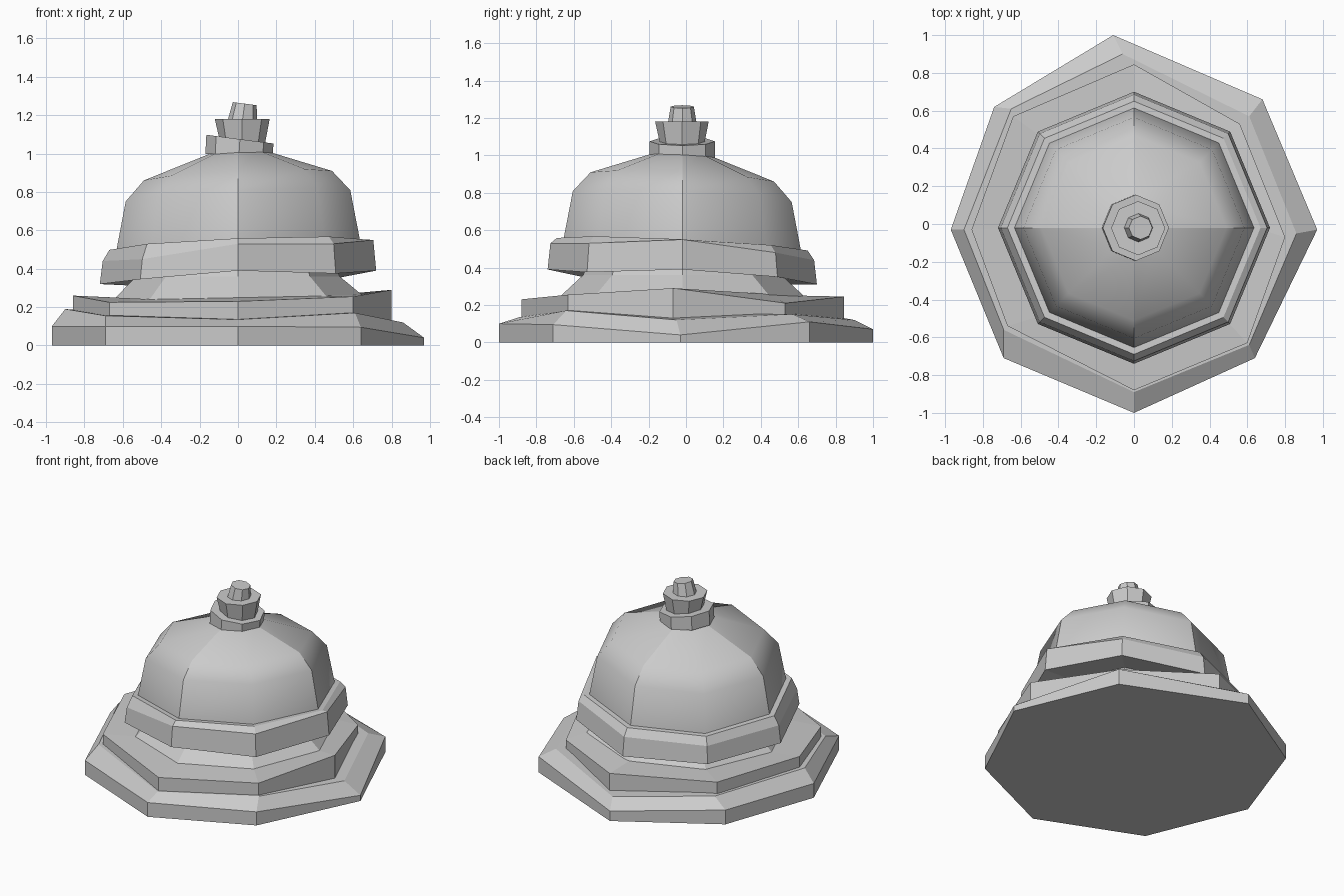
import bpy
import math

SIDES = 8

default_cube = bpy.data.objects.get("Cube")
if default_cube:
    bpy.data.objects.remove(default_cube, do_unlink=True)

# One plain stone colour
stone = bpy.data.materials.new("grey stone")
stone.use_nodes = True
stone_colour = (0.6, 0.6, 0.6, 1.0)
stone.diffuse_color = stone_colour
stone.node_tree.nodes["Principled BSDF"].inputs["Base Color"].default_value = stone_colour


def ring(radius, height, centre=(0, -0.02), lean=(0, 0)):
    """Regular ring whose plane leans by a slope along x and y."""
    points = []
    for i in range(SIDES):
        angle = math.tau * i / SIDES
        x, y = radius * math.cos(angle), radius * math.sin(angle)
        points.append((centre[0] + x, centre[1] + y,
                       height + lean[0] * x + lean[1] * y))
    return points


def outline(corners, heights):
    """Uneven ring from hand-placed corners and their heights."""
    return [(x, y, z) for (x, y), z in zip(corners, heights)]


def flatten(points, height):
    return [(x, y, height) for x, y, z in points]


def loft(name, rings, capped=True):
    """Skin a stack of rings into one object."""
    vertices = [point for points in rings for point in points]
    faces = []
    for level in range(len(rings) - 1):
        for i in range(SIDES):
            j = (i + 1) % SIDES
            low, high = level * SIDES, (level + 1) * SIDES
            faces.append((low + i, low + j, high + j, high + i))
    if capped:
        faces.append(tuple(reversed(range(SIDES))))
        last = (len(rings) - 1) * SIDES
        faces.append(tuple(range(last, last + SIDES)))
    mesh = bpy.data.meshes.new(name)
    mesh.from_pydata(vertices, [], faces)
    mesh.update()
    mesh.materials.append(stone)
    part = bpy.data.objects.new(name, mesh)
    bpy.context.collection.objects.link(part)
    return part


# Lowest step: worn, uneven slab with a sloping rim
rim = outline([(.97, -.03), (.68, .66), (-.11, 1), (-.74, .62),
               (-.97, -.03), (-.69, -.71), (0, -1), (.64, -.71)],
              [.04, .11, .07, .1, .1, .1, .1, .095])
shoulder = outline([(.86, -.05), (.61, .57), (-.06, .9), (-.65, .61),
                    (-.9, -.03), (-.69, -.56), (0, -.89), (.61, -.64)],
                   [.12, .15, .12, .17, .19, .155, .135, .17])
loft("base_step", [flatten(rim, 0), rim, shoulder])

# Second step: upright walls with a crooked top
step_top = outline([(.8, -.07), (.56, .53), (0, .845), (-.64, .57),
                    (-.86, -.03), (-.67, -.54), (0, -.88), (.6, -.63)],
                   [.29, .21, .245, .25, .26, .225, .23, .255])
loft("second_step", [flatten(step_top, .08), step_top,
                     ring(.64, .25, lean=(.02, 0))])

# Tapered neck under the band
loft("neck", [ring(.67, .23, lean=(.02, 0)), ring(.53, .36), ring(.5, .43)])

# Leaning band around the foot of the dome
band_low = [(x, y, z) for (x, y, _), z in
            zip(ring(.72, 0), [.39, .35, .31, .31, .32, .345, .39, .375])]
band_high = [(x, y, z) for (x, y, _), z in
             zip(ring(.705, 0), [.55, .48, .44, .43, .44, .45, .53, .53])]
band_lean = (.04, -.05)
loft("dome_band", [ring(.5, .38, lean=band_lean), band_low, band_high,
                   ring(.67, .525, lean=band_lean)])

# Dome: smooth quarters divided by four sharp ribs
dome_lean = (.05, -.05)
dome_profile = [(.645, .44), (.635, .52), (.585, .78), (.49, .885), (.15, 1.005)]
dome = loft("dome", [ring(r, z, lean=dome_lean) for r, z in dome_profile],
            capped=False)
dome.data.shade_smooth()
for edge in dome.data.edges:
    a, b = (v % SIDES for v in edge.vertices)
    if a == b and a % 2 == 0:
        edge.use_edge_sharp = True

# Finial: three stacked crooked blocks
loft("finial_collar", [ring(.175, .99, (.005, -.02), (-.05, 0)),
                       ring(.175, 1.075, (.01, -.02), (-.13, 0))])
loft("finial_cup", [ring(.115, 1.045, (.02, -.02), (-.2, 0)),
                    ring(.143, 1.18, (.022, -.022))])
loft("finial_tip", [ring(.078, 1.165, (.022, -.02)),
                    ring(.062, 1.26, (.035, -.02), (-.13, 0))])
